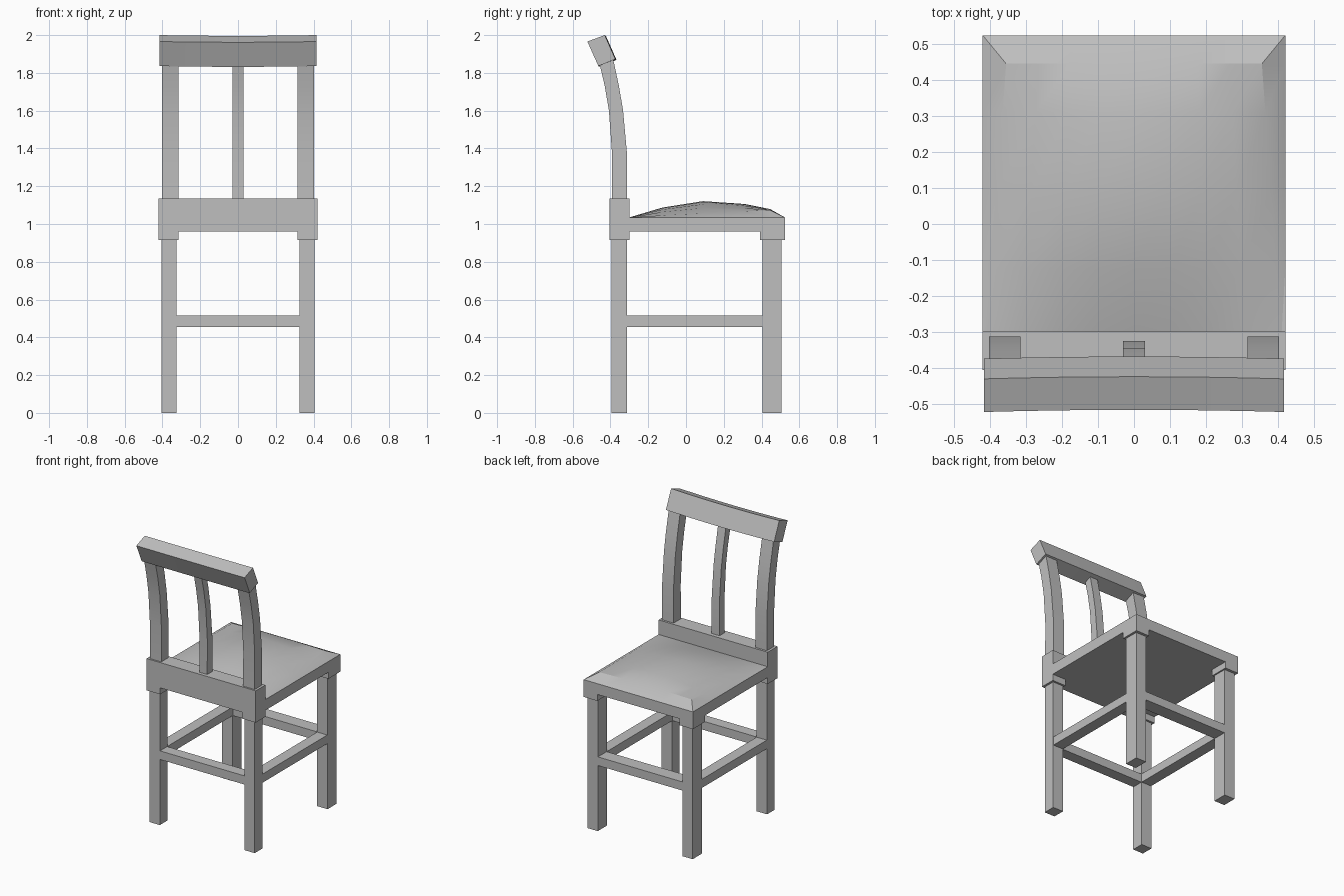
import bpy
import bmesh
import math

cube = bpy.data.objects.get("Cube")
if cube:
    bpy.data.objects.remove(cube, do_unlink=True)

COLOUR = (0.52, 0.52, 0.52, 1)
grey = bpy.data.materials.new("plain grey")
grey.use_nodes = True
grey.diffuse_color = COLOUR
grey.node_tree.nodes["Principled BSDF"].inputs["Base Color"].default_value = COLOUR


def finish(name, bm):
    bmesh.ops.recalc_face_normals(bm, faces=bm.faces)
    mesh = bpy.data.meshes.new(name)
    bm.to_mesh(mesh)
    bm.free()
    mesh.materials.append(grey)
    obj = bpy.data.objects.new(name, mesh)
    bpy.context.collection.objects.link(obj)
    return obj


def loft(name, rings, capped=True):
    """Skin a row of equal point rings, closing both ends."""
    bm = bmesh.new()
    rows = [[bm.verts.new(p) for p in ring] for ring in rings]
    for a, b in zip(rows, rows[1:]):
        for i in range(len(a)):
            j = (i + 1) % len(a)
            bm.faces.new((a[i], a[j], b[j], b[i]))
    bm.faces.new(rows[0])
    bm.faces.new(rows[-1])
    return finish(name, bm)


def box(name, x, y, z):
    ring = [(x[0], y[0]), (x[1], y[0]), (x[1], y[1]), (x[0], y[1])]
    return loft(name, [[(px, py, h) for px, py in ring] for h in z])


def smooth(obj, angle):
    bpy.ops.object.select_all(action='DESELECT')
    obj.select_set(True)
    bpy.context.view_layer.objects.active = obj
    bpy.ops.object.shade_smooth_by_angle(angle=math.radians(angle))


def curved_post(name, x0, x1, inset):
    # Upright that leans away from the seat towards its top
    path = [(-0.393, -0.313, 1.12), (-0.392, -0.313, 1.38), (-0.408, -0.333, 1.6),
            (-0.43, -0.355, 1.73), (-0.465, -0.387, 1.88)]
    rings = []
    for y0, y1, z in path:
        a, b = y0 + inset, y1 - inset
        rings.append([(x0, a, z), (x1, a, z), (x1, b, z), (x0, b, z)])
    smooth(loft(name, rings), 30)


# Legs, corner blocks, side stretchers and uprights, mirrored left and right
BACK, FRONT = (-0.395, -0.312), (0.405, 0.505)
for side, s in (("left", 1), ("right", -1)):
    def span(a, b):
        return sorted((a * s, b * s))
    box(f"{side}_rest_leg", span(0.325, 0.405), BACK, (0, 0.93))
    box(f"{side}_seat_leg", span(0.325, 0.405), FRONT, (0, 0.93))
    box(f"{side}_rest_block", span(0.315, 0.42), (-0.405, -0.298), (0.915, 0.965))
    box(f"{side}_seat_block", span(0.315, 0.42), (0.393, 0.524), (0.915, 0.965))
    box(f"{side}_stretcher", span(0.325, 0.403), (BACK[1], FRONT[0]), (0.455, 0.515))
    curved_post(f"{side}_upright", *span(0.315, 0.403), 0)

# Cross stretchers
for name, y in (("rest_stretcher", BACK), ("seat_stretcher", FRONT)):
    box(name, (-0.326, 0.326), (y[0] + 0.002, y[1] - 0.002), (0.455, 0.515))

# Seat frame and the rail behind it
box("seat_frame", (-0.42, 0.42), (-0.3, 0.524), (0.96, 1.035))
box("lower_back_rail", (-0.42, 0.42), (-0.405, -0.298), (0.96, 1.136))
curved_post("centre_slat", -0.03, 0.03, 0.012)

# Tilted top rail, very slightly bowed along its length
profile = [(-0.522, 1.966), (-0.43, 2.0), (-0.374, 1.873), (-0.464, 1.836)]
rings = []
for i in range(9):
    t = i / 4 - 1
    bow = 1 - t * t
    rings.append([(0.416 * t, y + 0.006 * bow, z - 0.004 * bow) for y, z in profile])
smooth(loft("top_rail", rings), 30)

# Domed cushion: each row gives y, rim half width, rim height, crown height
rows = [(-0.3, 0.41, 1.035, 1.035), (-0.125, 0.393, 1.046, 1.087),
        (0.09, 0.38, 1.056, 1.121), (0.31, 0.365, 1.067, 1.106),
        (0.445, 0.355, 1.074, 1.079), (0.524, 0.355, 1.035, 1.035)]
bm = bmesh.new()
grid = []
for y, rim, low, high in rows:
    # The last row spreads its rim out to the corner
    points = [(-0.42, y, 1.035)]
    for k in range(9):
        t = k / 4 - 1
        points.append((rim * t, y, low + (high - low) * (1 - t * t)))
    points.append((0.42, y, 1.035))
    grid.append([bm.verts.new(p) for p in points])
for a, b in zip(grid, grid[1:]):
    for i in range(len(a) - 1):
        quad = (a[i], a[i + 1], b[i + 1], b[i])
        # Split the corner quads along the crease running to the corner
        if b is grid[-1] and i == 0:
            bm.faces.new((a[0], a[1], b[0]))
            bm.faces.new((a[1], b[1], b[0]))
        elif b is grid[-1] and i == len(a) - 2:
            bm.faces.new((a[i], a[i + 1], b[i + 1]))
            bm.faces.new((a[i], b[i + 1], b[i]))
        else:
            bm.faces.new(quad)
bm.faces.ensure_lookup_table()
cushion = finish("seat_cushion", bm)
if cushion.data.polygons[len(cushion.data.polygons) // 2].normal.z < 0:
    cushion.data.flip_normals()
smooth(cushion, 22)
